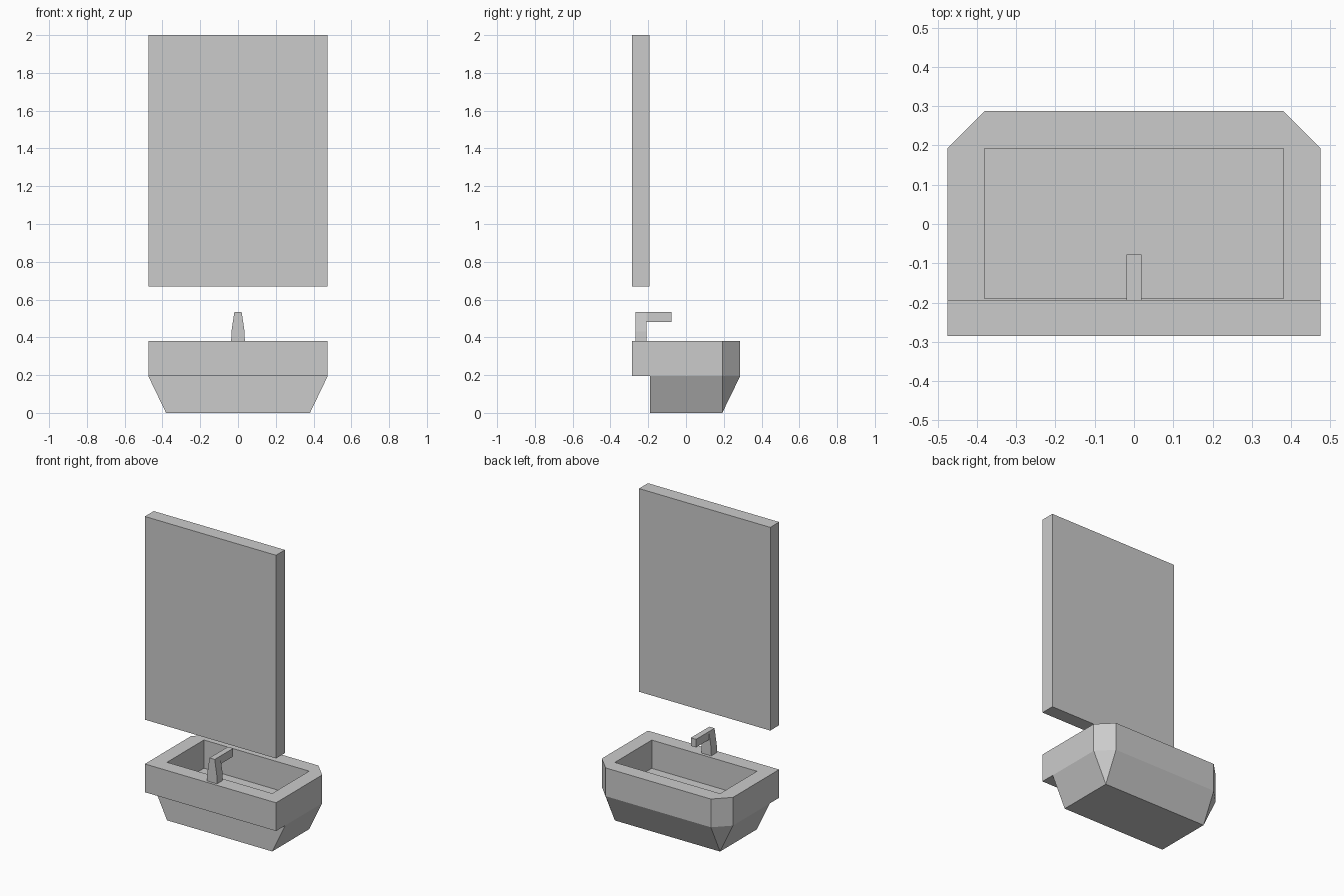
import bpy, bmesh

if "Cube" in bpy.data.objects:
    bpy.data.objects.remove(bpy.data.objects["Cube"])


def finish(bm, name):
    bmesh.ops.recalc_face_normals(bm, faces=bm.faces)
    mesh = bpy.data.meshes.new(name)
    bm.to_mesh(mesh)
    bm.free()
    obj = bpy.data.objects.new(name, mesh)
    bpy.context.collection.objects.link(obj)
    return obj


def box(name, x, y0, y1, z0, z1):
    bpy.ops.mesh.primitive_cube_add(size=1, location=(0, (y0 + y1) / 2, (z0 + z1) / 2))
    obj = bpy.context.object
    obj.name = name
    obj.scale = (2 * x, y1 - y0, z1 - z0)
    bpy.ops.object.transform_apply(location=False, rotation=False)
    return obj


def prism(name, profile, y0, y1):
    """Extrude an xz profile along y."""
    bm = bmesh.new()
    face = bm.faces.new([bm.verts.new((x, y0, z)) for x, z in profile])
    ext = bmesh.ops.extrude_face_region(bm, geom=[face], use_keep_orig=True)
    verts = [g for g in ext["geom"] if isinstance(g, bmesh.types.BMVert)]
    bmesh.ops.translate(bm, verts=verts, vec=(0, y1 - y0, 0))
    return finish(bm, name)


# Sink basin: chamfered outer rings joined to rectangular inner rings
def sink_basin():
    bm = bmesh.new()
    W, w, BACK, STEP, Y, FRONT = 0.475, 0.381, -0.285, -0.19, 0.192, 0.287
    MID, TOP = 0.195, 0.38

    def ring(points, z):
        return [bm.verts.new((x, y, z)) for x, y in points]

    def skirt(h, r):
        # six-sided outline down to a rectangle, with triangular corner faces
        for f in ((h[0], h[1], r[1], r[0]), (h[1], h[2], r[2], r[1]),
                  (h[2], h[3], r[2]), (h[3], h[4], r[3], r[2]),
                  (h[4], h[5], r[3]), (h[5], h[0], r[0], r[3])):
            bm.faces.new(f)

    outline = [(-W, BACK), (W, BACK), (W, Y), (w, FRONT), (-w, FRONT), (-W, Y)]
    rect = [(-w, STEP), (w, STEP), (w, Y), (-w, Y)]
    top, mid = ring(outline, TOP), ring(outline, MID)
    step = ring([(-W, STEP), (W, STEP)], MID)
    rim, floor, base = ring(rect, TOP), ring(rect, MID), ring(rect, 0)

    skirt(top, rim)                      # flat rim
    skirt(step + mid[2:], base)          # tapered underside
    for i in range(4):                   # bowl walls
        j = (i + 1) % 4
        bm.faces.new((rim[i], rim[j], floor[j], floor[i]))
    bm.faces.new(floor)
    bm.faces.new(base)
    bm.faces.new((mid[0], mid[1], step[1], step[0]))
    for i in (0, 2, 3, 4):               # outer walls
        bm.faces.new((top[i], top[i + 1], mid[i + 1], mid[i]))
    bm.faces.new((top[1], mid[1], step[1], mid[2], top[2]))
    bm.faces.new((top[0], mid[0], step[0], mid[5], top[5]))
    return finish(bm, "sink_basin")


sink_basin()

# Wall mirror panel
box("mirror_panel", 0.475, -0.285, -0.193, 0.67, 2.0)

# Tap: tapered column and square spout
half = [(0.036, 0.38), (0.035, 0.43), (0.019, 0.535)]
prism("tap_column", half + [(-x, z) for x, z in reversed(half)], -0.268, -0.21)
box("tap_spout", 0.019, -0.212, -0.077, 0.482, 0.535)
